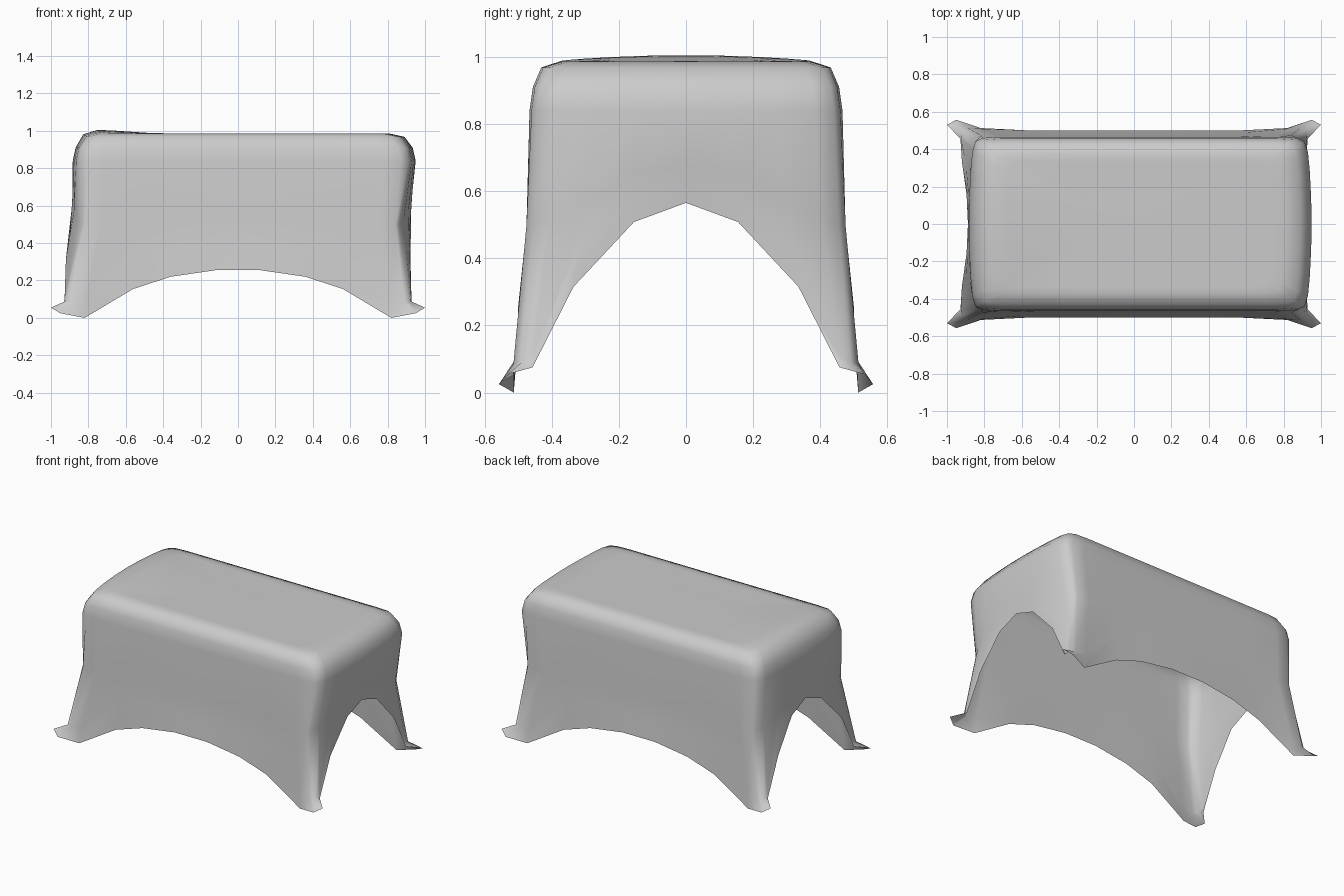
import bpy, bmesh

if "Cube" in bpy.data.objects:
    bpy.data.objects.remove(bpy.data.objects["Cube"])

# One quarter of the cloth, from front middle to right end middle: hem, mid and upper outlines (x, depth, z)
hem = [(0, .50, .255), (.12, .50, .255), (.36, .50, .22), (.56, .50, .155), (.82, .513, 0),
       (.95, .557, .025), (1, .53, .055), (.928, .457, .075), (.922, .335, .315),
       (.922, .155, .508), (.922, 0, .565)]
mid = [(0, .472, .52), (.12, .472, .52), (.34, .472, .52), (.54, .472, .52), (.75, .474, .5),
       (.843, .475, .5), (.858, .455, .5), (.885, .405, .52), (.912, .3, .57),
       (.93, .15, .65), (.933, 0, .68)]
upper = [(0, .466), (.12, .466), (.34, .466), (.56, .466), (.78, .466), (.87, .46),
         (.912, .44), (.93, .385), (.94, .28), (.947, .14), (.95, 0)]

# Ankle outline just above the flared feet; elsewhere halfway between hem and mid
ankle = [tuple((a + b) / 2 for a, b in zip(p, q)) for p, q in zip(hem, mid)]
ankle[4:8] = [(.81, .508, .1), (.89, .514, .085), (.922, .49, .09), (.926, .456, .11)]

rings = [hem, ankle, mid]
# Rounded table edge: shrink in x, shrink in y, height
for dx, dy, z in [(0, 0, .84), (.016, .01, .91), (.06, .035, .968), (.14, .095, .986)]:
    rings.append([(x * (1 - dx / .95), y * (1 - dy / .466), z) for x, y in upper])
# Flat top
for s in (.9, .6, .3):
    rings.append([(x * s, y * s, .986) for x, y, z in rings[6]])


def place(p, sx, sy):
    x, y, z = p[0] * sx, p[1] * sy, p[2]
    if sx < 0:
        # left end hangs closer in than the right end, with a low hump on top
        x *= 1 - .07 * min(1, max(0, (z - .3) / .5))
        if z > .95:
            z += .02 * max(0, 1 - abs(x + .73) / .3) * max(0, 1 - (y / .4) ** 2)
    return x, y, z


def full_ring(q):
    pts = [place(p, 1, -1) for p in q]
    pts += [place(p, 1, 1) for p in q[-2::-1]]
    pts += [place(p, -1, 1) for p in q[1:]]
    pts += [place(p, -1, -1) for p in q[-2:0:-1]]
    return pts


# Draped cloth: open shell lofted through the outlines
bm = bmesh.new()
loops = [[bm.verts.new(c) for c in full_ring(r)] for r in rings]
n = len(loops[0])
for lo, hi in zip(loops, loops[1:]):
    for i in range(n):
        j = (i + 1) % n
        bm.faces.new((lo[i], lo[j], hi[j], hi[i]))
centre = bm.verts.new((0, 0, .987))
for i in range(n):
    bm.faces.new((loops[-1][i], loops[-1][(i + 1) % n], centre))
for f in bm.faces:
    f.smooth = True
mesh = bpy.data.meshes.new("draped_cloth")
bm.to_mesh(mesh)
bm.free()
cloth = bpy.data.objects.new("draped_cloth", mesh)
bpy.context.collection.objects.link(cloth)
